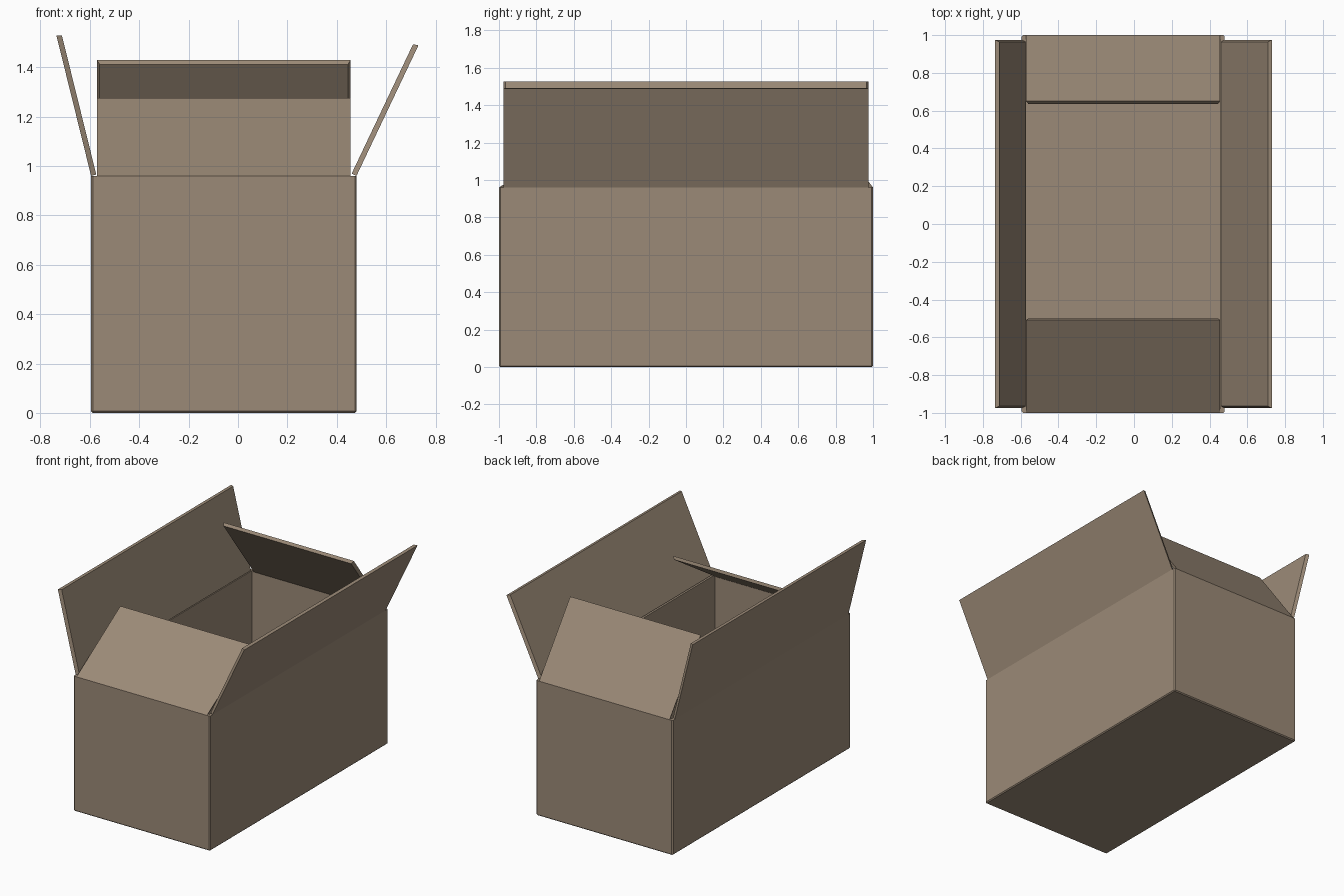
import bpy
import bmesh
from mathutils import Vector

cube = bpy.data.objects.get("Cube")
if cube:
    bpy.data.objects.remove(cube, do_unlink=True)

LEFT, RIGHT, DEPTH, TOP = -0.595, 0.48, 1.0, 0.96   # box extents
WALL, FLAP_LENGTH = 0.024, 0.585
MID = (LEFT + RIGHT) / 2

card = bpy.data.materials.new("cardboard")
card.use_nodes = True
card.diffuse_color = (0.33, 0.255, 0.185, 1)
card.node_tree.nodes["Principled BSDF"].inputs["Base Color"].default_value = card.diffuse_color
card.node_tree.nodes["Principled BSDF"].inputs["Roughness"].default_value = 0.9


def make_object(name, bm):
    bmesh.ops.recalc_face_normals(bm, faces=bm.faces[:])
    mesh = bpy.data.meshes.new(name)
    bm.to_mesh(mesh)
    bm.free()
    mesh.materials.append(card)
    obj = bpy.data.objects.new(name, mesh)
    bpy.context.collection.objects.link(obj)
    return obj


def make_body():
    """Open box: outer block with softened edges, top inset and sunk to the floor."""
    bm = bmesh.new()
    bmesh.ops.create_cube(bm, size=1)
    for v in bm.verts:
        v.co = Vector((MID + v.co.x * (RIGHT - LEFT), v.co.y * 2 * DEPTH, (v.co.z + 0.5) * TOP))
    edges = [e for e in bm.edges if min(v.co.z for v in e.verts) < TOP / 2]
    bmesh.ops.bevel(bm, geom=edges, offset=0.007, segments=1, affect='EDGES')
    rim = max(bm.faces, key=lambda f: f.calc_center_median().z)
    bmesh.ops.inset_region(bm, faces=[rim], thickness=WALL)
    well = bmesh.ops.extrude_discrete_faces(bm, faces=[rim])["faces"]
    for v in well[0].verts:
        v.co.z = WALL
    return make_object("box_body", bm)


def make_flap(name, hinge, tip, half_width):
    """Flap from its outer hinge line to its tip, its inner face slightly smaller."""
    hinge, tip = Vector(hinge), Vector(tip)
    along = (tip - hinge).normalized()
    side = Vector((0, 1, 0)) if abs(along.x) > abs(along.y) else Vector((1, 0, 0))
    inward = along.cross(side)
    if inward.dot(Vector((MID, 0, TOP)) - hinge) < 0:
        inward.negate()
    bm = bmesh.new()
    rings = []
    for depth, trim in ((0, 0), (WALL * 0.9, 0.011)):
        ring = []
        for s, reach in ((-1, 0), (1, 0), (1, FLAP_LENGTH - trim * 0.5), (-1, FLAP_LENGTH - trim * 0.5)):
            ring.append(bm.verts.new(hinge + along * reach + inward * depth
                                     + side * s * (half_width - trim)))
        rings.append(ring)
        bm.faces.new(ring)
    for i in range(4):
        j = (i + 1) % 4
        bm.faces.new((rings[0][i], rings[0][j], rings[1][j], rings[1][i]))
    return make_object(name, bm)


make_body()

# Long side flaps lean outward
make_flap("right_flap", (LEFT, 0, TOP), (-0.735, 0, 1.527), 0.975)
make_flap("left_flap", (RIGHT, 0, TOP), (0.73, 0, 1.487), 0.975)

# Short end flaps lean inward over the opening
end_half = (RIGHT - LEFT) / 2 - WALL
make_flap("front_flap", (MID, -DEPTH, TOP), (MID, -0.5, 1.28), end_half)
make_flap("back_flap", (MID, DEPTH, TOP), (MID, 0.644, 1.437), end_half)
